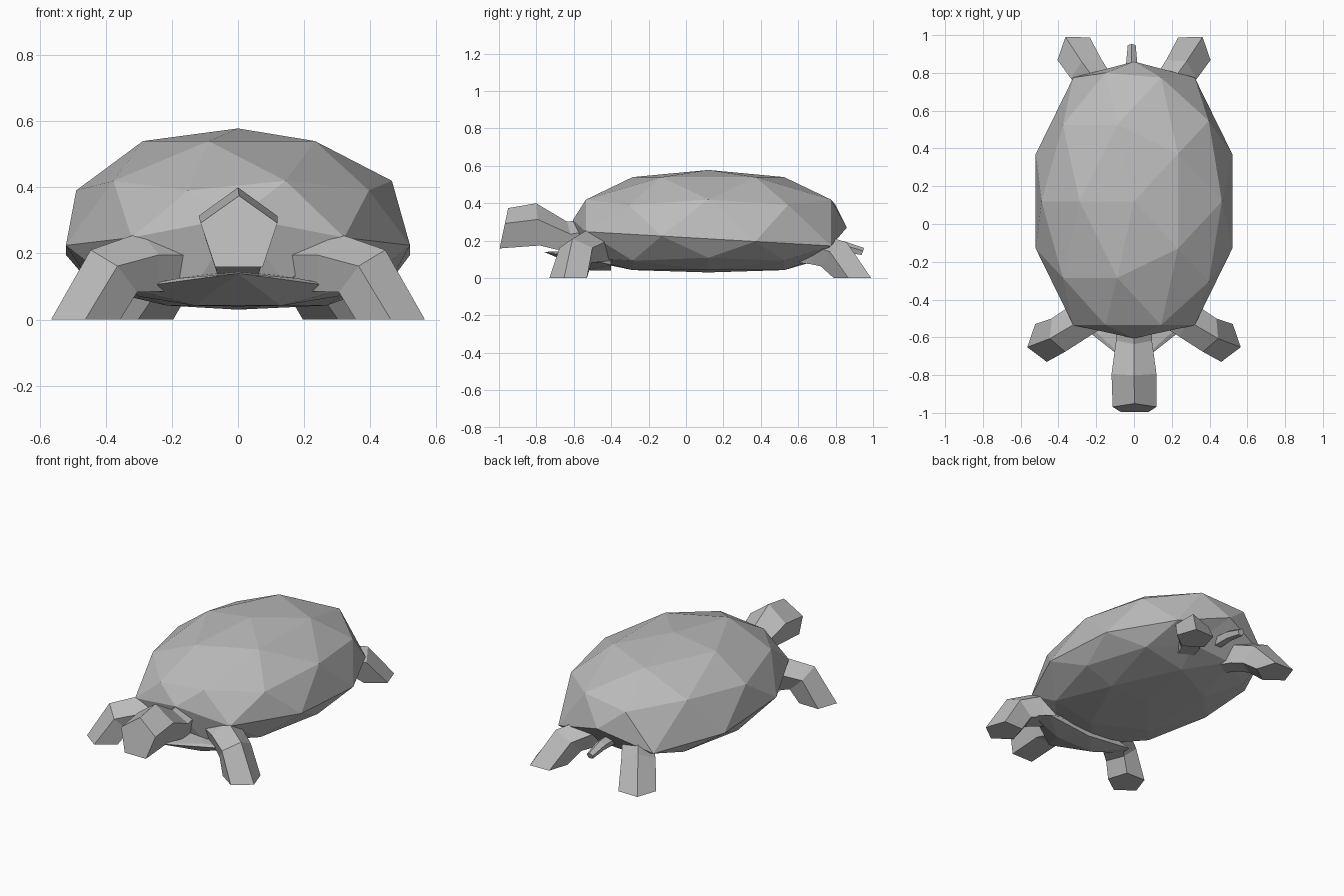
import bpy, bmesh, math
from mathutils import Vector

if "Cube" in bpy.data.objects:
    bpy.data.objects.remove(bpy.data.objects["Cube"])

grey = bpy.data.materials.new("stone grey")
grey.diffuse_color = (0.5, 0.5, 0.5, 1)
grey.use_nodes = True
grey.node_tree.nodes["Principled BSDF"].inputs["Base Color"].default_value = grey.diffuse_color


def finish(bm, name):
    bmesh.ops.recalc_face_normals(bm, faces=bm.faces[:])
    me = bpy.data.meshes.new(name)
    bm.to_mesh(me)
    bm.free()
    me.materials.append(grey)
    ob = bpy.data.objects.new(name, me)
    bpy.context.collection.objects.link(ob)
    return ob


def tube(name, rings):
    """Five-sided limb. Ring: centre, outward heading (deg), tilt (deg), radius."""
    bm = bmesh.new()
    loops = []
    for c, heading, tilt, r in rings:
        h, t = math.radians(heading), math.radians(tilt)
        out = Vector((math.cos(h), math.sin(h), 0))
        side = Vector((math.sin(h), -math.cos(h), 0))
        up = Vector((0, 0, math.cos(t))) + out * math.sin(t)
        loops.append([bm.verts.new(Vector(c) + r * (up * math.cos(a) + side * math.sin(a)))
                      for a in (k * math.tau / 5 for k in range(5))])
    for a, b in zip(loops, loops[1:]):
        for k in range(5):
            bm.faces.new((a[k], a[k - 1], b[k - 1], b[k]))
    bm.faces.new(loops[0])
    bm.faces.new(loops[-1])
    return finish(bm, name)


# Shell: faceted dome with a tilted rim and a shallow underside
bm = bmesh.new()
bmesh.ops.create_icosphere(bm, subdivisions=2, radius=1)
for v in bm.verts:
    v.co.normalize()
    x, y, z = v.co
    px, py = -0.547 * x, 0.81 * y
    if z > 0.99:                       # crown
        pz = 0.578
    elif z > 0.1:                      # dome
        pz = 0.225 + 0.37 * z
        py = max(-0.655, min(0.68, py))
    elif z > -0.1:                     # rim, with raised ends
        py = max(-0.725, min(0.74, py))
        pz = 0.21 - 0.058 * py
        if abs(y) > 0.95:
            pz = 0.31 if y < 0 else 0.27
    else:                              # belly
        pz = 0.03 + 0.18 * (1 + z) ** 1.4
        px *= 0.93
        py = max(-0.65, min(0.58, py))
    v.co = (px, py + 0.12, pz)
finish(bm, "shell")

# Chest: pointed lip of the belly under the neck
bm = bmesh.new()
pts = [(0, -0.76, 0.14), (0, -0.4, 0.15), (0, -0.4, 0.04)]
for s in (-1, 1):
    pts += [(s * 0.18, -0.59, 0.125), (s * 0.33, -0.5, 0.095),
            (s * 0.13, -0.53, 0.042), (s * 0.3, -0.4, 0.07)]
for p in pts:
    bm.verts.new(p)
bmesh.ops.convex_hull(bm, input=bm.verts[:])
finish(bm, "chest")

# Head and neck
tube("head", [((0, -0.4, 0.24), -90, 0, 0.09),
              ((0, -0.61, 0.205), -90, 15, 0.1),
              ((0, -0.79, 0.275), -90, 5, 0.125),
              ((0.003, -0.976, 0.255), -90, -12, 0.122)])

# Legs, one of each pair on either side
for s, label in ((1, "right"), (-1, "left")):
    def limb(name, rings):
        tube(f"{name}_{label}", [((s * c[0], c[1], c[2]),
                                  h if s > 0 else 180 - h, t, r)
                                 for c, h, t, r in rings])
    limb("front_leg", [((0.13, -0.42, 0.165), -28, 0, 0.095),
                       ((0.28, -0.51, 0.165), -28, 8, 0.1),
                       ((0.38, -0.58, 0.14), -22, 45, 0.1),
                       ((0.46, -0.62, 0), -17, 90, 0.11)])
    limb("back_leg", [((0.12, 0.6, 0.15), 60, 0, 0.08),
                      ((0.17, 0.71, 0.145), 60, 8, 0.09),
                      ((0.24, 0.8, 0.12), 58, 45, 0.1),
                      ((0.3, 0.9, 0), 55, 90, 0.11)])

# Tail
tube("tail", [((-0.012, 0.66, 0.17), 90, 0, 0.04),
              ((-0.012, 0.84, 0.165), 90, 10, 0.032),
              ((-0.012, 0.945, 0.14), 90, 20, 0.022)])
